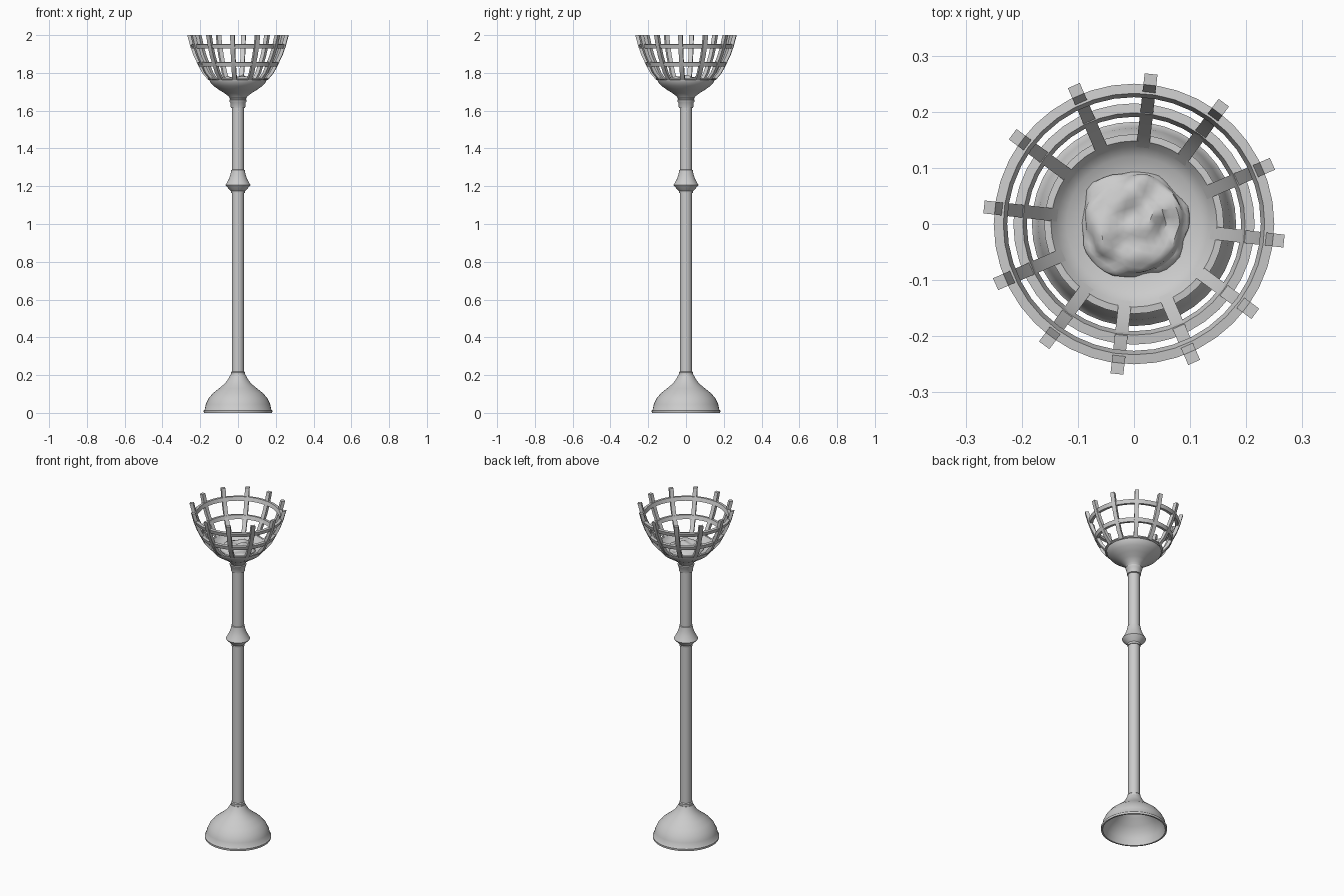
import bpy, bmesh, math
from mathutils import Vector, noise

if "Cube" in bpy.data.objects:
    bpy.data.objects.remove(bpy.data.objects["Cube"], do_unlink=True)

metal = bpy.data.materials.new("grey_metal")
metal.use_nodes = True
GREY = (0.6, 0.6, 0.6, 1)
metal.diffuse_color = GREY
metal.node_tree.nodes["Principled BSDF"].inputs["Base Color"].default_value = GREY


def finish(name, bm, smooth=True):
    bmesh.ops.recalc_face_normals(bm, faces=bm.faces)
    mesh = bpy.data.meshes.new(name)
    bm.to_mesh(mesh)
    bm.free()
    mesh.materials.append(metal)
    obj = bpy.data.objects.new(name, mesh)
    bpy.context.collection.objects.link(obj)
    if smooth:
        bpy.ops.object.select_all(action="DESELECT")
        obj.select_set(True)
        bpy.context.view_layer.objects.active = obj
        bpy.ops.object.shade_smooth_by_angle(angle=math.radians(35))
    return obj


def lathe(name, profile, closed=False, steps=40):
    """Spin (radius, height) points around the z axis."""
    bm = bmesh.new()
    verts = [bm.verts.new((r, 0, z)) for r, z in profile]
    pairs = list(zip(verts, verts[1:])) + ([(verts[-1], verts[0])] if closed else [])
    edges = [bm.edges.new(p) for p in pairs]
    bmesh.ops.spin(bm, geom=verts + edges, axis=(0, 0, 1), cent=(0, 0, 0),
                   angle=math.tau, steps=steps, use_duplicate=False)
    bmesh.ops.remove_doubles(bm, verts=bm.verts, dist=0.0003)
    return finish(name, bm)


# Hollow bell foot
lathe("foot", [(0.172, 0), (0.181, 0), (0.182, 0.012), (0.176, 0.018), (0.171, 0.045),
               (0.157, 0.075), (0.133, 0.104), (0.1, 0.13), (0.07, 0.155), (0.05, 0.182),
               (0.04, 0.203), (0.03, 0.203), (0.04, 0.175), (0.09, 0.125), (0.125, 0.095),
               (0.148, 0.068), (0.162, 0.04)], closed=True)

# Pole with its collars and flared knot
lathe("foot_collar", [(0.03, 0.2), (0.037, 0.2), (0.037, 0.215), (0.032, 0.22)])
lathe("pole", [(0, 0.19), (0.032, 0.19), (0.032, 1.64), (0, 1.64)])
lathe("knot", [(0.032, 1.163), (0.036, 1.163), (0.037, 1.174), (0.062, 1.2), (0.066, 1.206),
               (0.062, 1.213), (0.049, 1.237), (0.04, 1.262), (0.036, 1.285), (0.031, 1.288)])
lathe("neck_collar", [(0.031, 1.613), (0.038, 1.615), (0.041, 1.643), (0.045, 1.648),
                      (0.046, 1.657), (0.041, 1.66), (0.046, 1.668), (0.04, 1.672)])

# Dish with a thin rim and shallow hollow
lathe("dish", [(0.04, 1.66), (0.05, 1.676), (0.072, 1.693), (0.1, 1.71), (0.13, 1.731),
               (0.148, 1.752), (0.151, 1.762), (0.16, 1.766), (0.16, 1.773), (0.148, 1.774),
               (0.138, 1.762), (0.12, 1.747), (0.08, 1.742), (0, 1.742)])

# Lumpy bed of coals
bm = bmesh.new()
bmesh.ops.create_icosphere(bm, subdivisions=4, radius=1)
for v in bm.verts:
    lump = noise.noise(v.co * 2.3 + Vector((3, 1, 7)))
    r = 0.096 * (1 + 0.12 * lump)
    v.co = Vector((v.co.x * r, v.co.y * r, 1.745 + v.co.z * (0.036 + 0.022 * lump)))
finish("coals", bm)

# Basket hoops, sloping with the bars
for name, r, z in (("lower_hoop", 0.215, 1.845), ("upper_hoop", 0.25, 1.94)):
    lathe(name, [(r - 0.007, z - 0.011), (r, z + 0.011),
                 (r - 0.017, z + 0.013), (r - 0.024, z - 0.009)], closed=True)

# Curved upright bars: (outer radius, height), fixed radial thickness
curve = [(0.157, 1.762), (0.19, 1.8), (0.213, 1.845), (0.235, 1.89), (0.253, 1.94), (0.269, 2.0)]
BARS, HALF, THICK = 12, 0.0115, 0.02
for i in range(BARS):
    a = math.radians(-6.5) + math.tau * i / BARS
    out, side = Vector((math.cos(a), math.sin(a), 0)), Vector((-math.sin(a), math.cos(a), 0))
    bm = bmesh.new()
    loops = []
    for r, z in curve:
        corners = ((r, -HALF), (r, HALF), (r - THICK, HALF), (r - THICK, -HALF))
        loops.append([bm.verts.new(out * d + side * s + Vector((0, 0, z))) for d, s in corners])
    for low, high in zip(loops, loops[1:]):
        for k in range(4):
            n = (k + 1) % 4
            bm.faces.new((low[k], low[n], high[n], high[k]))
    bm.faces.new(loops[0])
    bm.faces.new(loops[-1])
    finish(f"basket_bar_{i + 1}", bm)
